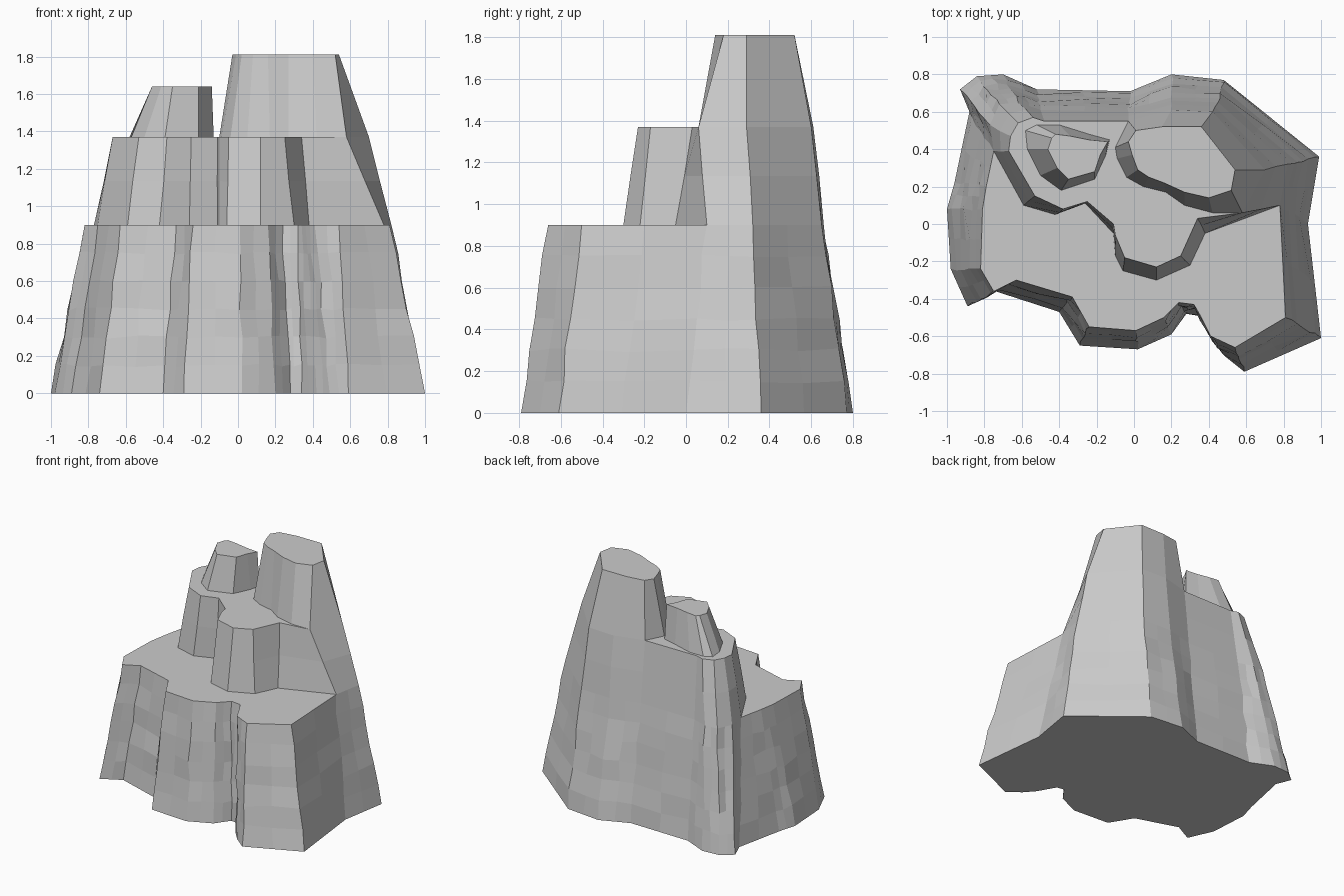
import bpy, bmesh, random

if "Cube" in bpy.data.objects:
    bpy.data.objects.remove(bpy.data.objects["Cube"])

random.seed(4)


def split_edges(pts, n):
    """Add evenly spaced points along every outline edge."""
    out = []
    for i, (x, y) in enumerate(pts):
        u, v = pts[(i + 1) % len(pts)]
        out += [(x + (u - x) * k / n, y + (v - y) * k / n) for k in range(n)]
    return out


def tier(name, low, high, z0, z1, rings, rough=0.0, n=1, bottom=False):
    """Loft a rock tier between two matching outlines, roughening the rings between."""
    low, high = split_edges(low, n), split_edges(high, n)
    bm = bmesh.new()
    loops = []
    for r in range(rings + 1):
        t = r / rings
        j = rough if 0 < r < rings else 0
        loops.append([bm.verts.new((a + (c - a) * t + random.uniform(-j, j),
                                    b + (d - b) * t + random.uniform(-j, j),
                                    z0 + (z1 - z0) * t + random.uniform(-j, j)))
                      for (a, b), (c, d) in zip(low, high)])
    m = len(low)
    for p, q in zip(loops, loops[1:]):
        for i in range(m):
            k = (i + 1) % m
            bm.faces.new((p[i], p[k], q[k], q[i]))
    bm.faces.new(loops[-1])
    if bottom:
        bm.faces.new(loops[0][::-1])
    bmesh.ops.recalc_face_normals(bm, faces=bm.faces)
    if bm.faces and max(bm.faces, key=lambda f: f.calc_center_median().z).normal.z < 0:
        bmesh.ops.reverse_faces(bm, faces=bm.faces)
    me = bpy.data.meshes.new(name)
    bm.to_mesh(me)
    bm.free()
    ob = bpy.data.objects.new(name, me)
    bpy.context.collection.objects.link(ob)
    return ob


# Right and back cliff shared by the tiers, at ground, first ledge and second ledge
cliff0 = [(.93, 0), (.99, .36), (.48, .77), (.20, .80), (-.02, .71), (-.52, .72),
          (-.70, .80), (-.84, .79), (-.93, .72), (-.88, .60)]
cliff1 = [(.78, .10), (.82, .32), (.45, .65), (.20, .66), (-.03, .60), (-.50, .61),
          (-.62, .65), (-.72, .64), (-.77, .53), (-.75, .39)]
cliff2 = [(.58, .06), (.70, .29), (.42, .60), (.20, .61), (-.03, .55), (-.48, .55),
          (-.54, .57), (-.62, .54), (-.66, .47), (-.67, .39)]

# Broad base with left and front buttresses
base_low = cliff0 + [(-.96, .22), (-1, .08), (-.98, -.24), (-.89, -.44), (-.74, -.36),
                     (-.40, -.47), (-.29, -.65), (.02, -.67), (.20, -.59), (.28, -.48),
                     (.34, -.49), (.42, -.63), (.49, -.71), (.59, -.79), (1, -.61)]
base_high = cliff1 + [(-.79, .20), (-.81, .08), (-.82, -.24), (-.75, -.36), (-.63, -.30),
                      (-.33, -.39), (-.24, -.55), (.01, -.57), (.16, -.50), (.24, -.42),
                      (.32, -.43), (.36, -.50), (.41, -.60), (.54, -.66), (.81, -.50)]
tier("rock_base", base_low, base_high, 0, .9, 6, .009, 2, bottom=True)

# Middle terrace
mid_low = cliff1 + [(-.59, .10), (-.42, .05), (-.26, .11), (-.11, -.05), (-.10, -.17),
                    (-.06, -.25), (.12, -.30), (.30, -.22), (.38, -.05)]
mid_high = cliff2 + [(-.53, .15), (-.38, .08), (-.25, .12), (-.11, 0), (-.10, -.06),
                     (-.05, -.18), (.12, -.23), (.25, -.17), (.34, .03)]
tier("middle_terrace", mid_low, mid_high, .9, 1.37, 2, .004)

# Tall peak, flush with the back cliff
tier("tall_peak",
     cliff2[:5] + [(-.10, .41), (-.09, .35), (-.04, .25), (.05, .20), (.17, .17),
                   (.27, .10), (.42, .06)],
     [(.52, .18), (.54, .29), (.36, .52), (.15, .52), (.01, .50), (-.03, .44),
      (-.01, .37), (.02, .29), (.08, .25), (.16, .22), (.27, .17), (.40, .14)],
     1.37, 1.81, 1)

# Small peak on the left
tier("small_peak",
     [(-.58, .50), (-.57, .40), (-.50, .26), (-.39, .18), (-.21, .24), (-.15, .37),
      (-.13, .45), (-.24, .48), (-.40, .53), (-.52, .53)],
     [(-.44, .46), (-.46, .40), (-.41, .30), (-.35, .24), (-.21, .28), (-.18, .37),
      (-.14, .44), (-.24, .45), (-.34, .47), (-.42, .48)],
     1.37, 1.64, 1)
